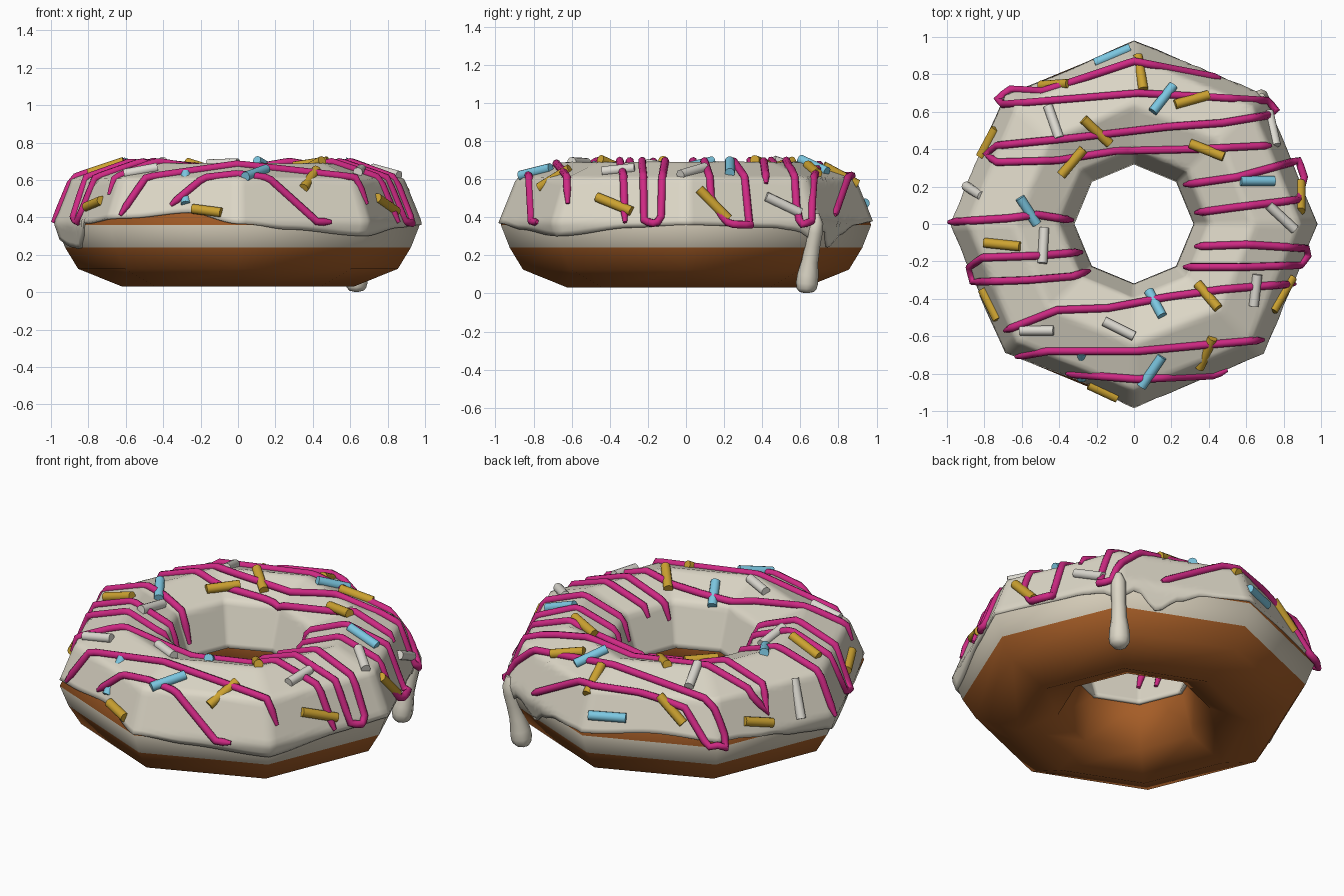
import bpy, bmesh, math
from mathutils import Vector

if "Cube" in bpy.data.objects:
    bpy.data.objects.remove(bpy.data.objects["Cube"])


def material(name, rgb):
    m = bpy.data.materials.new(name)
    m.diffuse_color = (*rgb, 1)
    m.use_nodes = True
    m.node_tree.nodes["Principled BSDF"].inputs["Base Color"].default_value = m.diffuse_color
    return m


BROWN = material("baked brown", (0.38, 0.11, 0.02))
BAND = material("pale band", (0.65, 0.59, 0.47))
CREAM = material("icing cream", (0.72, 0.68, 0.57))
PINK = material("drizzle pink", (0.62, 0.022, 0.23))
BLUE = material("sprinkle blue", (0.2, 0.57, 0.75))
GOLD = material("sprinkle gold", (0.6, 0.36, 0.03))
WHITE = material("sprinkle white", (0.72, 0.70, 0.64))


def octagon(a):
    """Radius factor of an octagon with corners on the axes."""
    return math.cos(math.pi / 8) / math.cos(a % (math.pi / 4) - math.pi / 8)


def ring_point(r, z, a):
    k = r * octagon(a)
    return (k * math.cos(a), k * math.sin(a), z)


def mesh_object(name, verts, faces, mats):
    me = bpy.data.meshes.new(name)
    me.from_pydata(verts, [], faces)
    for m in mats:
        me.materials.append(m)
    me.shade_smooth()
    ob = bpy.data.objects.new(name, me)
    bpy.context.collection.objects.link(ob)
    return ob


# Dough: eight-sided ring with a pale band round the outside
section = [(.62, .03), (.855, .125), (.925, .24), (.972, .36), (.87, .59),
           (.64, .67), (.41, .59), (.335, .36), (.41, .12)]
n = len(section)
verts = [ring_point(r, z, k * math.pi / 4) for k in range(8) for r, z in section]
faces = [(k * n + i, (k + 1) % 8 * n + i, (k + 1) % 8 * n + (i + 1) % n, k * n + (i + 1) % n)
         for k in range(8) for i in range(n)]
dough = mesh_object("dough", verts, faces, [BROWN, BAND])
for p in dough.data.polygons:
    p.material_index = 1 if p.index % n == 2 else 0

# Icing: shell over the top with a wavy, dripping edge
shell = [(.86, .12), (.94, .24), (.985, .37), (.89, .605), (.64, .692), (.40, .605), (.318, .36)]
edge = [(0, .36), (30, .345), (38, .33), (45, .28), (51, .33), (58, .24), (66, .31), (75, .36),
        (90, .38), (115, .41), (140, .39), (155, .36), (165, .32), (175, .30), (188, .24),
        (194, .23), (200, .29), (205, .37), (230, .40), (253, .43), (270, .37), (287, .335),
        (315, .30), (342, .345), (360, .36)]


def edge_height(deg):
    for (a, za), (b, zb) in zip(edge, edge[1:]):
        if a <= deg <= b:
            t = (deg - a) / (b - a)
            return za + (zb - za) * t * t * (3 - 2 * t)


def icing_profile(z0, count):
    pts = [Vector(p) for p in shell]
    while pts[1].y < z0:
        pts.pop(0)
    pts[0] = pts[0].lerp(pts[1], (z0 - pts[0].y) / (pts[1].y - pts[0].y))
    lengths = [(b - a).length for a, b in zip(pts, pts[1:])]
    out = []
    for i in range(count):
        d = sum(lengths) * i / (count - 1)
        j = 0
        while j < len(lengths) - 1 and d > lengths[j]:
            d -= lengths[j]
            j += 1
        out.append(pts[j].lerp(pts[j + 1], min(1, d / lengths[j])))
    return out


A, N = 144, 40
verts = []
for k in range(A):
    a = 2 * math.pi * k / A
    verts += [ring_point(p.x, p.y, a) for p in icing_profile(edge_height(360 * k / A), N)]
faces = [(k * N + i, (k + 1) % A * N + i, (k + 1) % A * N + i + 1, k * N + i + 1)
         for k in range(A) for i in range(N - 1)]
icing = mesh_object("icing", verts, faces, [CREAM])
solid = icing.modifiers.new("thickness", "SOLIDIFY")
solid.thickness, solid.offset = 0.025, -1


def tube(name, paths, depth, mat):
    """Round tube; each path is a list of (point, radius factor)."""
    cu = bpy.data.curves.new(name, "CURVE")
    cu.dimensions = "3D"
    cu.bevel_depth, cu.bevel_resolution, cu.use_fill_caps = depth, 2, True
    for path in paths:
        s = cu.splines.new("POLY")
        s.points.add(len(path) - 1)
        for q, (co, rad) in zip(s.points, path):
            q.co, q.radius = (*co, 1), rad
        s.use_smooth = True
    cu.materials.append(mat)
    ob = bpy.data.objects.new(name, cu)
    bpy.context.collection.objects.link(ob)


# Long hanging drip
c = math.sqrt(0.5)
drip = [(.965, .42, .3), (.962, .37, .7), (.955, .32, .72), (.94, .25, .68), (.92, .17, .75),
        (.905, .10, .95), (.898, .055, 1), (.895, .025, .9), (.895, .008, .65), (.895, .002, .2)]
tube("long_drip", [[((r * c, r * c, z), f) for r, z, f in drip]], 0.058, CREAM)

# Height of the icing above a point of the plan
upper = [(.28, .33), (.318, .37), (.40, .605), (.64, .692), (.89, .605), (.985, .37), (1.04, .345)]


def on_icing(x, y, lift):
    r = math.hypot(x, y) / octagon(math.atan2(y, x))
    r = min(max(r, .281), 1.039)
    for (a, za), (b, zb) in zip(upper, upper[1:]):
        if a <= r <= b:
            return Vector((x, y, za + (zb - za) * (r - a) / (b - a) + lift))


# Drizzle: zigzag lines given in plan (hundredths)
stripes = [
    [(46, 78), (20, 83), (0, 87), (-33, 76), (-49, 71), (-66, 72), (-73, 67), (-70, 64), (-33, 67),
     (2, 70), (39, 68), (71, 66), (76, 61), (71, 58), (47, 54), (18, 52), (-33, 46), (-73, 42),
     (-79, 37), (-73, 33), (-41, 34), (-10, 39), (33, 40), (73, 42)],
    [(27, 21), (55, 25), (88, 34), (91, 25), (88, 13), (55, 9), (33, 6)],
    [(-99, 1), (-68, 3), (-52, 5), (-33, 2)],
    [(-28, -15), (-52, -17), (-81, -18), (-88, -23), (-86, -31), (-57, -30), (-33, -28), (-24, -25)],
    [(33, -12), (60, -11), (92, -13), (93, -17), (89, -22), (60, -23), (27, -23)],
    [(-69, -57), (-41, -46), (-14, -45), (18, -39), (47, -35), (71, -33), (86, -32)],
    [(-63, -71), (-46, -68), (2, -68), (34, -65), (69, -62)],
    [(-36, -80), (2, -83), (42, -81), (50, -78)],
]
paths = []
for line in stripes:
    pts = []
    for (x0, y0), (x1, y1) in zip(line, line[1:]):
        m = max(2, int(math.hypot(x1 - x0, y1 - y0) / 3))
        pts += [(x0 + (x1 - x0) * i / m, y0 + (y1 - y0) * i / m) for i in range(m)]
    pts.append(line[-1])
    path = [[on_icing(x / 100, y / 100, .006), 1] for x, y in pts]
    path[0][1] = path[-1][1] = .5
    paths.append(path)
tube("drizzle", paths, 0.021, PINK)


# Sprinkles: short rods given by the plan of both ends (hundredths)
def sprinkles(name, rods, mat):
    bm = bmesh.new()
    for x0, y0, x1, y1 in rods:
        p, q = on_icing(x0 / 100, y0 / 100, .012), on_icing(x1 / 100, y1 / 100, .012)
        d = q - p
        rot = d.to_track_quat("Z", "Y").to_matrix().to_4x4()
        rot.translation = (p + q) / 2
        bmesh.ops.create_cone(bm, cap_ends=True, segments=12, radius1=.026, radius2=.026,
                              depth=min(max(d.length, .17), .22), matrix=rot)
    me = bpy.data.meshes.new(name)
    bm.to_mesh(me)
    bm.free()
    me.materials.append(mat)
    ob = bpy.data.objects.new(name, me)
    bpy.context.collection.objects.link(ob)
    bpy.ops.object.select_all(action="DESELECT")
    ob.select_set(True)
    bpy.context.view_layer.objects.active = ob
    bpy.ops.object.shade_smooth_by_angle(angle=math.radians(40))


sprinkles("blue_sprinkles", [
    (-21, 86, -2, 94), (10, 60, 21, 74), (57, 23, 75, 23), (-61, 14, -52, 0),
    (8, -36, 15, -49), (-28, -67, -28, -84), (4, -87, 15, -71)], BLUE)
sprinkles("gold_sprinkles", [
    (2, 90, 5, 72), (22, 64, 40, 69), (-50, 74, -35, 75), (-27, 56, -13, 43), (-74, 51, -82, 36),
    (-39, 26, -27, 40), (30, 43, 48, 36), (89, 23, 89, 6), (-80, -10, -61, -12),
    (-81, -35, -73, -51), (34, -32, 45, -45), (85, -28, 74, -47), (42, -61, 35, -77),
    (-24, -86, -9, -93)], GOLD)
sprinkles("white_sprinkles", [
    (-46, 63, -40, 46), (-91, 21, -80, 14), (72, 60, 76, 42), (72, 10, 86, -3),
    (-48, -2, -49, -21), (66, -27, 64, -44), (-61, -57, -43, -57), (-16, -52, 0, -60)], WHITE)
